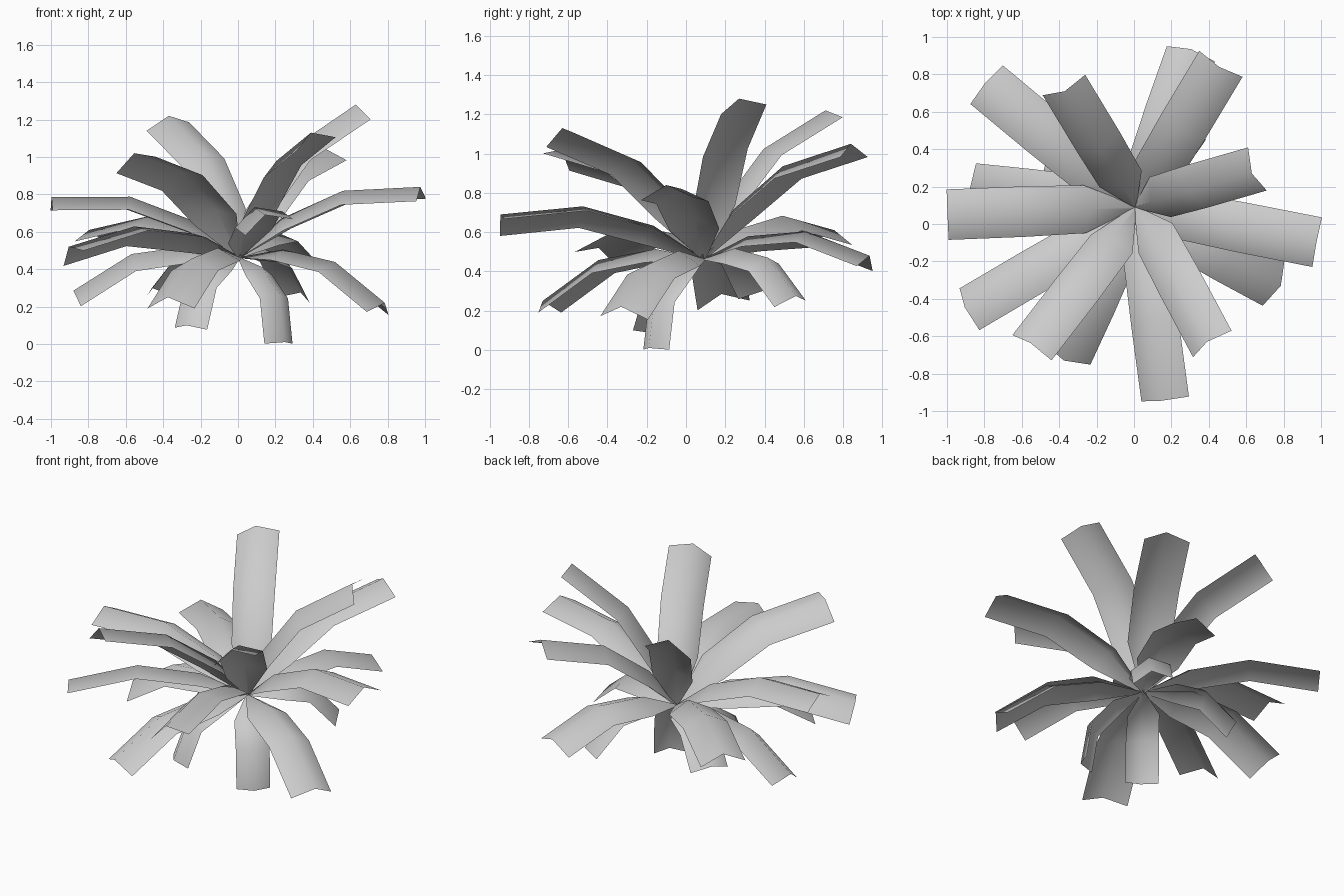
import bpy
from mathutils import Vector, Matrix

CROWN = Vector((0.005, 0.09, 0.465))   # point where all leaves meet

# Each leaf: ridge tip x, y, z, half width, roll (left edge up is positive)
LEAVES = [
    # raised leaves
    (-0.37, 0.71, 1.22, 0.128, -0.2),
    (0.63, 0.27, 1.28, 0.128, 0.23),
    (0.455, 0.84, 1.05, 0.135, 0.0),
    (0.39, -0.63, 1.13, 0.13, 0.3),
    (-0.555, -0.635, 1.02, 0.132, 0.35),
    # spreading leaves
    (0.975, -0.10, 0.84, 0.135, 0.05),
    (-0.997, 0.05, 0.785, 0.135, 0.0),
    (0.145, -0.945, 0.69, 0.135, 0.33),
    (-0.795, 0.755, 0.61, 0.135, 0.05),
    (-0.905, -0.445, 0.52, 0.13, 0.33),
    (0.305, 0.935, 0.48, 0.135, -0.1),
    # drooping leaves
    (-0.88, 0.18, 0.285, 0.135, -0.22),
    (-0.375, -0.73, 0.25, 0.138, 0.0),
    (0.785, -0.33, 0.22, 0.135, -0.08),
    (0.335, 0.56, 0.275, 0.118, 0.2),
    (-0.46, 0.39, 0.30, 0.118, 0.0),
    (-0.275, -0.27, 0.10, 0.10, -0.15),
    (0.25, -0.19, 0.01, 0.10, 0.0),
]

# Along the leaf: distance, arch height, width factor
RINGS = [(0.0, 0.0, 0.08), (0.27, 0.11, 0.95), (0.62, 0.13, 1.0), (1.0, 0.0, 1.0)]
FOLD = 0.52   # how far the edges drop below the ridge


def make_leaf(name, tip, half_width, roll):
    chord = tip - CROWN
    side = Vector((-chord.y, chord.x, 0)).normalized()
    arch = chord.cross(side).normalized()
    ridge = [CROWN + chord * t + arch * a for t, a, _ in RINGS]

    verts, faces = [], []
    for i, (_, _, w) in enumerate(RINGS):
        # folded cross-section, square to the ridge
        along = (ridge[min(i + 1, 3)] - ridge[max(i - 1, 0)]).normalized()
        s = Matrix.Rotation(roll, 3, along) @ side
        n = along.cross(s)
        hw = half_width * w
        verts += [ridge[i] + s * hw - n * hw * FOLD,
                  ridge[i],
                  ridge[i] - s * hw - n * hw * FOLD]
    for i in range(len(RINGS) - 1):
        for j in range(2):
            a = i * 3 + j
            faces.append((a, a + 3, a + 4, a + 1))

    mesh = bpy.data.meshes.new(name)
    mesh.from_pydata(verts, [], faces)
    mesh.shade_smooth()
    mesh.update()
    # upper side faces out
    if mesh.polygons[2].normal.dot(arch) < 0:
        mesh.flip_normals()
    bpy.context.collection.objects.link(bpy.data.objects.new(name, mesh))


for k, (x, y, z, hw, roll) in enumerate(LEAVES, 1):
    make_leaf(f"leaf_{k:02d}", Vector((x, y, z)), hw, roll)
